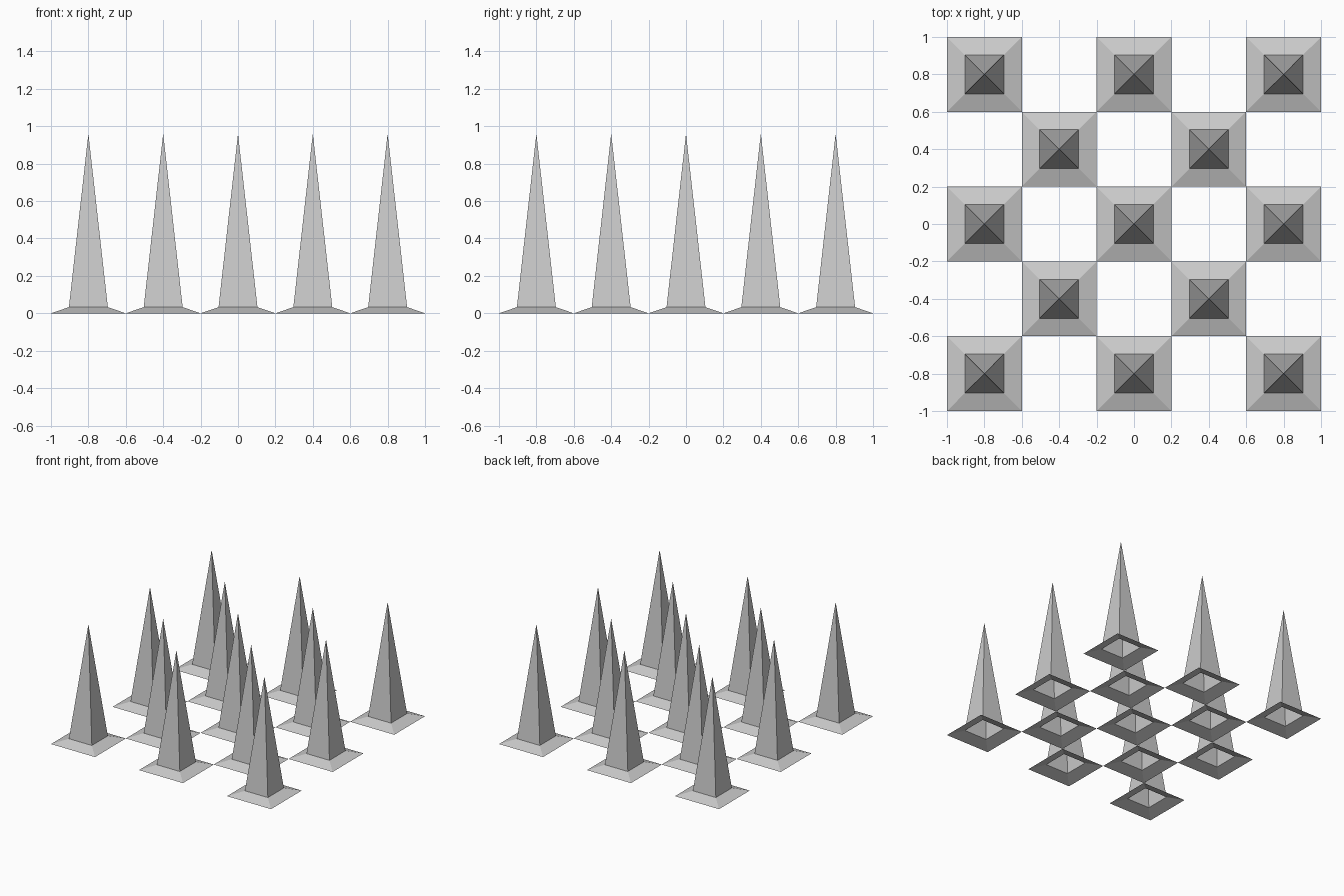
import bpy

if "Cube" in bpy.data.objects:
    bpy.data.objects.remove(bpy.data.objects["Cube"])

PITCH = 0.4       # checkerboard cell size
BASE = 0.2        # half width of the flared skirt
NECK = 0.104      # half width where the spike starts
NECK_Z = 0.033
TIP_Z = 0.96


def square(half, z):
    return [(-half, -half, z), (half, -half, z), (half, half, z), (-half, half, z)]


# One open-bottomed spike: square skirt, then a steep pyramid
verts = square(BASE, 0) + square(NECK, NECK_Z) + [(0, 0, TIP_Z)]
faces = []
for i in range(4):
    j = (i + 1) % 4
    faces.append((i, j, 4 + j, 4 + i))   # skirt side
    faces.append((4 + i, 4 + j, 8))      # spike side
mesh = bpy.data.meshes.new("spike")
mesh.from_pydata(verts, [], faces)
mesh.update()

# Checkerboard of spikes sharing the mesh
for row in range(-2, 3):
    for col in range(-2, 3):
        if (row + col) % 2 == 0:
            spike = bpy.data.objects.new(f"spike_row{row + 3}_col{col + 3}", mesh)
            spike.location = (col * PITCH, row * PITCH, 0)
            bpy.context.collection.objects.link(spike)
